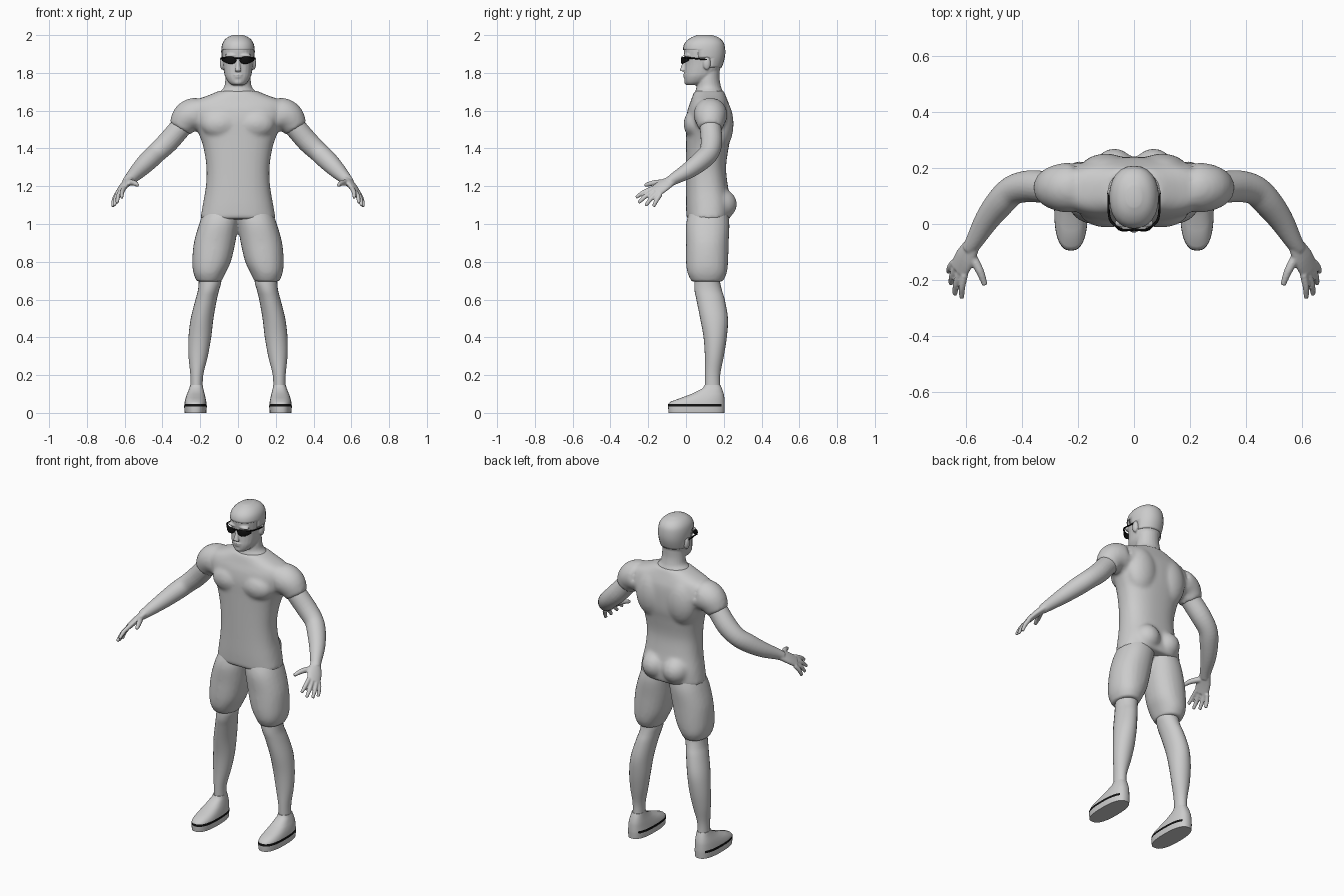
import bpy, bmesh, math
from mathutils import Vector, Matrix

if "Cube" in bpy.data.objects:
    bpy.data.objects.remove(bpy.data.objects["Cube"], do_unlink=True)


def material(name, value):
    mat = bpy.data.materials.new(name)
    mat.use_nodes = True
    colour = (value, value, value, 1)
    mat.diffuse_color = colour
    for node in mat.node_tree.nodes:
        if node.type == 'BSDF_PRINCIPLED':
            node.inputs["Base Color"].default_value = colour
    return mat


GREY = material("plain grey", 0.6)
BLACK = material("black", 0.005)


def spline(rows, steps):
    """Smooth interpolation through rows of numbers."""
    out = []
    last = len(rows) - 1
    for i in range(last):
        a, b, c, d = (rows[max(0, min(last, i + k))] for k in (-1, 0, 1, 2))
        for j in range(steps):
            t = j / steps
            out.append([q + t * (r - p) / 2 + t * t * (p - 2.5 * q + 2 * r - s / 2)
                        + t ** 3 * (1.5 * (q - r) + (s - p) / 2)
                        for p, q, r, s in zip(a, b, c, d)])
    return out + [list(rows[-1])]


def loft(bm, stations, wide=(1, 0, 0), flat=False, power=2.0, sides=24, steps=4):
    """Skin of rounded sections; a station is x, y, z and two radii."""
    path = spline(stations, steps)
    rings = []
    for i, (x, y, z, a, b) in enumerate(path):
        tangent = Vector((0, 0, 1))
        if not flat:
            tangent = Vector(path[min(i + 1, len(path) - 1)][:3]) - Vector(path[max(i - 1, 0)][:3])
            tangent.normalize()
        u = Vector(wide)
        u = (u - tangent * u.dot(tangent)).normalized()
        v = tangent.cross(u)
        ring = []
        for k in range(sides):
            angle = math.tau * k / sides
            c, s = (math.copysign(abs(f) ** (2 / power), f)
                    for f in (math.cos(angle), math.sin(angle)))
            ring.append(bm.verts.new(Vector((x, y, z)) + u * a * c + v * b * s))
        rings.append(ring)
    for low, high in zip(rings, rings[1:]):
        for k in range(sides):
            n = (k + 1) % sides
            bm.faces.new((low[k], low[n], high[n], high[k]))
    bm.faces.new(rings[0][::-1])
    bm.faces.new(rings[-1])


def stack(bm, rows, **kw):
    """Level sections given as height, x range and y range."""
    loft(bm, [((p + q) / 2, (f + b) / 2, z, (q - p) / 2, (b - f) / 2)
              for z, p, q, f, b in rows], flat=True, **kw)


def centred(rows):
    return [(z, -w, w, f, b) for z, w, f, b in rows]


def rod(bm, rows, **kw):
    loft(bm, [(x, y, z, r, r) for x, y, z, r in rows], **kw)


def blob(bm, centre, radii, pair=False):
    for side in ((1, -1) if pair else (1,)):
        place = Vector((centre[0] * side, centre[1], centre[2]))
        bmesh.ops.create_uvsphere(bm, u_segments=24, v_segments=14, radius=1,
                                  matrix=Matrix.Translation(place) @ Matrix.Diagonal((*radii, 1)))


def finish(name, bm, mat=GREY, mirror=False, voxel=0, relax=4):
    bmesh.ops.recalc_face_normals(bm, faces=bm.faces)
    mesh = bpy.data.meshes.new(name)
    bm.to_mesh(mesh)
    bm.free()
    obj = bpy.data.objects.new(name, mesh)
    bpy.context.collection.objects.link(obj)
    mesh.materials.append(mat)
    bpy.ops.object.select_all(action='DESELECT')
    obj.select_set(True)
    bpy.context.view_layer.objects.active = obj
    bpy.ops.object.shade_smooth_by_angle(angle=math.radians(50))
    if mirror:
        mod = obj.modifiers.new("mirror", 'MIRROR')
        mod.use_mirror_merge = False
    if voxel:
        mod = obj.modifiers.new("fuse", 'REMESH')
        mod.mode = 'VOXEL'
        mod.voxel_size = voxel
        mod.use_smooth_shade = True
        mod = obj.modifiers.new("relax", 'SMOOTH')
        mod.factor = 0.5
        mod.iterations = relax
    return obj


# Shirt: trunk, sleeves, chest, shoulder blades and seat fused together
bm = bmesh.new()
stack(bm, centred([
    (1.025, .2, .003, .235), (1.1, .187, 0, .24), (1.2, .17, 0, .222),
    (1.3, .167, 0, .212), (1.4, .182, 0, .225), (1.47, .205, 0, .238),
    (1.55, .24, 0, .24), (1.61, .255, .01, .235), (1.65, .235, .025, .222),
    (1.68, .16, .035, .21), (1.705, .1, .045, .2)]), power=2.4, sides=40)
for s in (1, -1):
    rod(bm, [(.14 * s, .13, 1.57, .085), (.22 * s, .13, 1.58, .09),
             (.27 * s, .13, 1.56, .084), (.308 * s, .13, 1.505, .063)])
blob(bm, (.095, .045, 1.53), (.1, .058, .075), True)
blob(bm, (.1, .18, 1.53), (.1, .072, .14), True)
blob(bm, (.07, .175, 1.105), (.082, .095, .085), True)
finish("shirt", bm, voxel=.011, relax=6)

# Shorts: two wide legs joined at the crotch
bm = bmesh.new()
stack(bm, [(1.07, -.02, .18, .02, .22), (1, -.002, .206, 0, .23),
           (.9, .014, .234, 0, .226), (.8, .038, .242, 0, .223),
           (.74, .066, .236, .008, .216), (.695, .088, .218, .03, .195)], power=2.2)
finish("shorts", bm, mirror=True, voxel=.01)

# Lower legs
bm = bmesh.new()
stack(bm, [(.76, .1, .21, .05, .185), (.7, .088, .208, .045, .18),
           (.65, .1, .212, .045, .19), (.6, .112, .225, .055, .205),
           (.5, .13, .25, .075, .222), (.4, .142, .262, .093, .216),
           (.3, .16, .262, .1, .2), (.2, .184, .252, .1, .181),
           (.12, .187, .252, .1, .182)])
finish("lower_legs", bm, mirror=True)

# Shoes with a dark stripe above the sole
bm = bmesh.new()
stack(bm, [(0, .168, .283, -.092, .203), (.033, .165, .285, -.095, .205),
           (.047, .166, .284, -.094, .205), (.06, .168, .282, -.08, .204),
           (.08, .172, .277, -.025, .203), (.1, .177, .27, .028, .2),
           (.13, .184, .258, .088, .19), (.147, .187, .253, .098, .183)],
      power=2.5, sides=36, steps=1)
shoes = finish("shoes", bm, mirror=True)
shoes.data.materials.append(BLACK)
for face in shoes.data.polygons:
    if .034 < face.center.z < .046 and face.center.y < .19:
        face.material_index = 1

# Arms, palms and fingers
bm = bmesh.new()
rod(bm, [(.24, .13, 1.58, .058), (.3, .13, 1.515, .057), (.37, .135, 1.435, .057),
         (.43, .122, 1.378, .053), (.475, .08, 1.335, .052), (.525, .015, 1.285, .044),
         (.572, -.065, 1.238, .031), (.59, -.09, 1.22, .026)])
across = (.04, .055, -.025)
loft(bm, [(.572, -.065, 1.238, .028, .022), (.603, -.12, 1.203, .042, .019),
          (.626, -.165, 1.17, .041, .015)], wide=across)
fingers = [((.605, -.18, 1.188), (.615, -.265, 1.14)),
           ((.62, -.17, 1.175), (.64, -.252, 1.112)),
           ((.634, -.152, 1.165), (.654, -.214, 1.097)),
           ((.642, -.135, 1.158), (.662, -.172, 1.092))]
for base, tip in fingers:
    base, tip = Vector(base), Vector(tip)
    middle = base.lerp(tip, .55) + Vector((.004, 0, .005))
    rod(bm, [(*base, .013), (*middle, .012), (*tip, .009)], sides=12)
rod(bm, [(.588, -.1, 1.218, .018), (.552, -.165, 1.218, .015), (.532, -.218, 1.205, .01)], sides=12)
finish("arms", bm, mirror=True, voxel=.005, relax=2)

# Skull rows, shared by the head and the hair
skull = centred([
    (1.735, .03, .005, .07), (1.75, .05, -.006, .11), (1.78, .068, -.01, .15),
    (1.81, .075, -.008, .175), (1.85, .08, -.006, .193), (1.89, .084, -.01, .203),
    (1.93, .084, -.012, .203), (1.96, .076, 0, .195), (1.983, .056, .028, .172),
    (1.997, .025, .062, .135)])

# Head: skull, neck, nose, ears, brow, lips and chin fused together
bm = bmesh.new()
stack(bm, skull, power=2.2)
stack(bm, centred([(1.65, .12, .05, .19), (1.695, .1, .048, .197), (1.725, .074, .055, .186),
                   (1.77, .067, .058, .178), (1.83, .064, .06, .18)]))
loft(bm, [(0, .002, 1.868, .01, .012), (0, -.012, 1.835, .012, .013), (0, -.019, 1.808, .019, .015)])
blob(bm, (.084, .11, 1.85), (.012, .02, .034), True)
blob(bm, (.035, .004, 1.892), (.036, .018, .01), True)
blob(bm, (0, -.004, 1.79), (.026, .012, .005))
blob(bm, (0, -.003, 1.778), (.022, .012, .005))
blob(bm, (0, .012, 1.752), (.028, .022, .018))
finish("head", bm, voxel=.005, relax=3)

# Hair: a thin cap over the skull, lower at the nape
bm = bmesh.new()
stack(bm, skull, power=2.2)


def is_skin(face):
    c = face.calc_center_median()
    return c.z < (1.925 if c.y < .06 else 1.88 if c.y < .125 else 1.83)


bmesh.ops.delete(bm, geom=[f for f in bm.faces if is_skin(f)], context='FACES')
hair = finish("hair", bm)
mod = hair.modifiers.new("thickness", 'SOLIDIFY')
mod.thickness = .004
mod.offset = 1

# Sunglasses: frame with temples, and lenses
bm = bmesh.new()
rod(bm, [(0, -.02, 1.877, .004), (.04, -.02, 1.879, .004), (.078, .005, 1.88, .005),
         (.09, .04, 1.877, .004), (.09, .11, 1.87, .004)], sides=8)
loft(bm, [(.01, -.018, 1.87, .007, .003), (.025, -.021, 1.867, .018, .005),
          (.052, -.018, 1.867, .019, .005), (.082, .012, 1.872, .009, .004)],
     wide=(0, 0, 1), sides=16)
finish("sunglasses", bm, BLACK, mirror=True)
